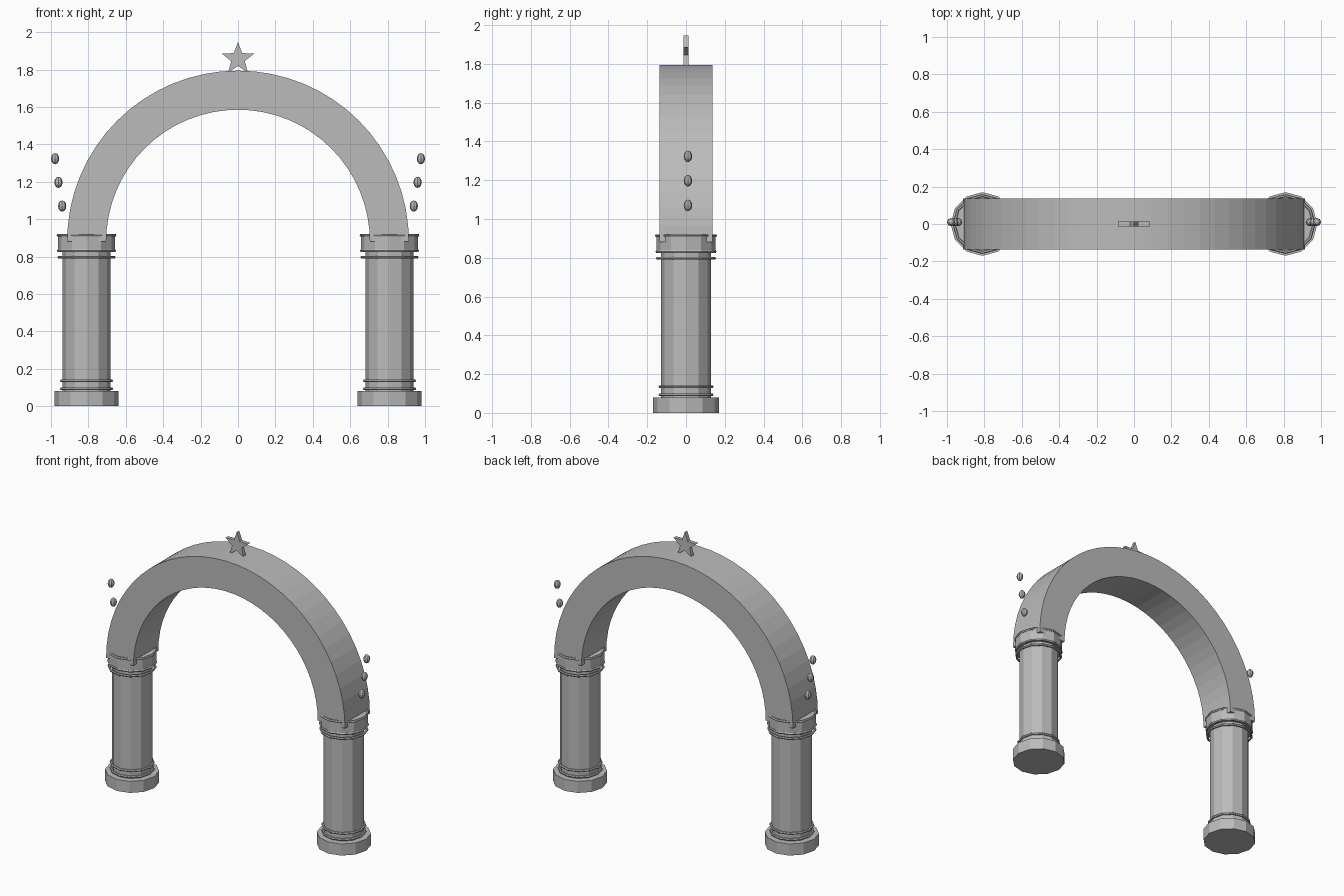
import bpy, bmesh, math
from mathutils import Matrix

cube = bpy.data.objects.get("Cube")
if cube:
    bpy.data.objects.remove(cube, do_unlink=True)

stone = bpy.data.materials.new("grey_stone")
stone.use_nodes = True
GREY = (0.5, 0.5, 0.5, 1)
stone.diffuse_color = GREY
stone.node_tree.nodes["Principled BSDF"].inputs["Base Color"].default_value = GREY

SIDES = 12
COLUMN_X = 0.81


def finish(name, bm):
    bmesh.ops.recalc_face_normals(bm, faces=bm.faces)
    mesh = bpy.data.meshes.new(name)
    bm.to_mesh(mesh)
    bm.free()
    mesh.materials.append(stone)
    obj = bpy.data.objects.new(name, mesh)
    bpy.context.collection.objects.link(obj)
    return obj


def drum(name, x, radius, bottom, top):
    bm = bmesh.new()
    bmesh.ops.create_cone(bm, cap_ends=True, segments=SIDES, radius1=radius,
                          radius2=radius, depth=top - bottom,
                          matrix=Matrix.Translation((x, 0, (bottom + top) / 2)))
    return finish(name, bm)


def ring(name, x, z, radius, thickness):
    bpy.ops.mesh.primitive_torus_add(location=(x, 0, z), major_segments=SIDES,
                                     minor_segments=6, major_radius=radius,
                                     minor_radius=thickness)
    obj = bpy.context.object
    obj.name = name
    obj.data.materials.append(stone)


def slab(name, outline, depth):
    """Extrude an x-z outline symmetrically along y."""
    bm = bmesh.new()
    face = bm.faces.new([bm.verts.new((x, -depth / 2, z)) for x, z in outline])
    extruded = bmesh.ops.extrude_face_region(bm, geom=[face])["geom"]
    moved = [v for v in extruded if isinstance(v, bmesh.types.BMVert)]
    bmesh.ops.translate(bm, verts=moved, vec=(0, depth, 0))
    return finish(name, bm)


def polar(radius, angle, z):
    return radius * math.cos(angle), z + radius * math.sin(angle)


# Columns with mouldings, and the floating beads beside them
for side, s in (("left", 1), ("right", -1)):
    x = s * COLUMN_X
    drum(f"{side}_base", x, 0.17, 0, 0.08)
    drum(f"{side}_shaft", x, 0.128, 0.08, 0.83)
    drum(f"{side}_capital", x, 0.153, 0.83, 0.915)
    for i, (z, r) in enumerate([(0.093, 0.134), (0.135, 0.134), (0.797, 0.147),
                                (0.832, 0.15), (0.914, 0.152)]):
        ring(f"{side}_moulding_{i + 1}", x, z, r, 0.008)
    for i, (bx, bz) in enumerate([(0.94, 1.07), (0.96, 1.197), (0.978, 1.323)]):
        bm = bmesh.new()
        bmesh.ops.create_uvsphere(
            bm, u_segments=8, v_segments=6, radius=1,
            matrix=Matrix.Translation((s * bx, 0.01, bz))
            @ Matrix.Diagonal((0.022, 0.022, 0.03, 1)))
        finish(f"{side}_bead_{i + 1}", bm)

# Half-round arch
STEPS = 32
angles = [math.pi * i / STEPS for i in range(STEPS + 1)]
outline = [polar(0.914, a, 0.88) for a in angles]
outline += [polar(0.705, a, 0.88) for a in reversed(angles)]
slab("arch", outline, 0.272)

# Five-pointed star on the crown
star = [polar(0.038 if i % 2 else 0.09, math.pi / 2 + i * math.pi / 5, 1.857)
        for i in range(10)]
slab("star", star, 0.026)
